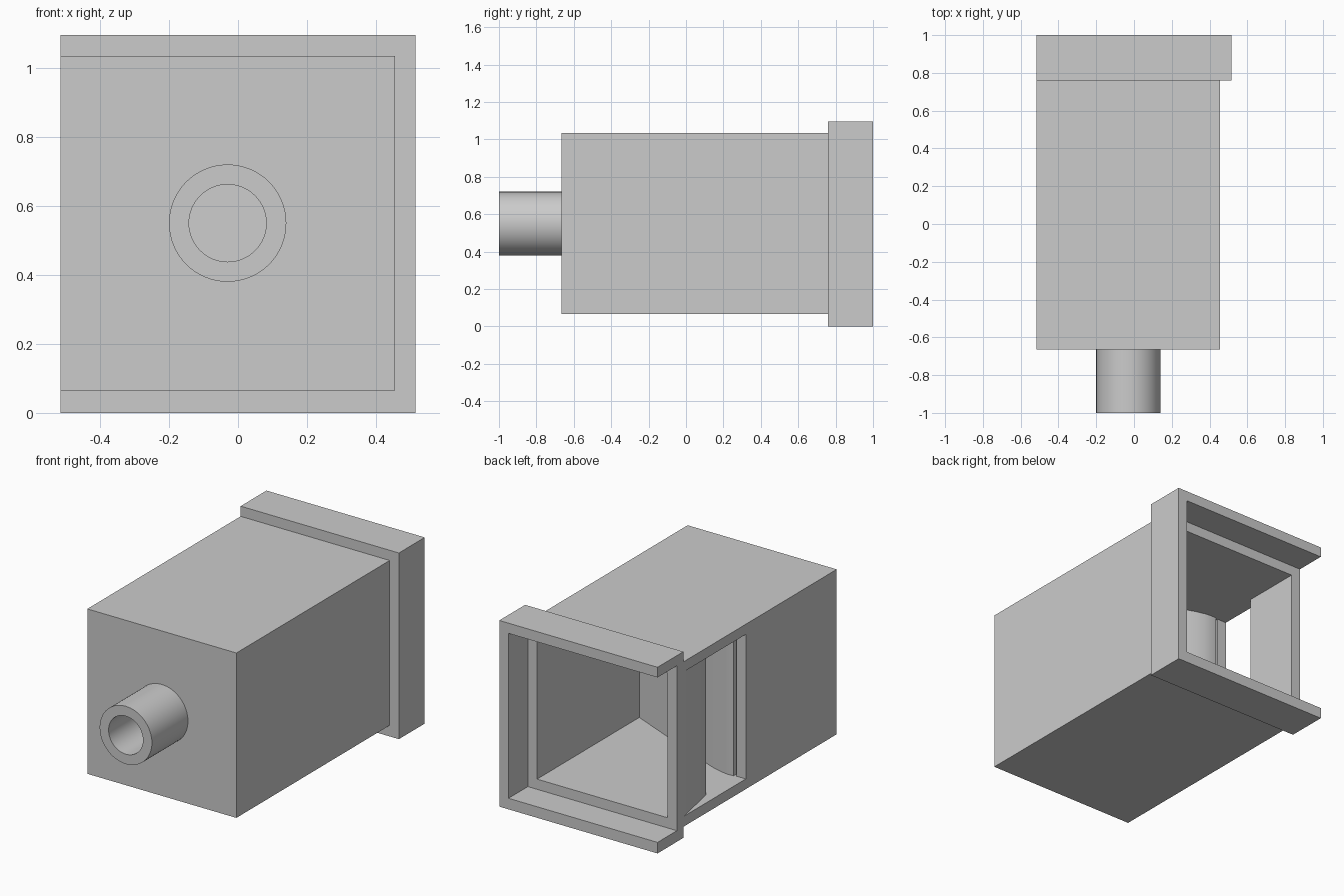
import bpy, bmesh, math
from mathutils import Matrix, Vector

cube = bpy.data.objects.get("Cube")
if cube:
    bpy.data.objects.remove(cube, do_unlink=True)

GREY = (0.6, 0.6, 0.6, 1)
mat = bpy.data.materials.new("plain grey")
mat.use_nodes = True
mat.diffuse_color = GREY
mat.node_tree.nodes["Principled BSDF"].inputs["Base Color"].default_value = GREY

# Main dimensions
WALL = 0.06
LEFT, RIGHT = 0.455, -0.515
FRONT, BACK = -0.665, 0.82
BOTTOM, TOP = 0.065, 1.035
BORE, TUBE = 0.112, 0.17
TUBE_X, TUBE_Z = -0.03, 0.55


def finish(name, bm):
    bmesh.ops.recalc_face_normals(bm, faces=bm.faces)
    mesh = bpy.data.meshes.new(name)
    bm.to_mesh(mesh)
    bm.free()
    mesh.materials.append(mat)
    obj = bpy.data.objects.new(name, mesh)
    bpy.context.collection.objects.link(obj)
    return obj


def prism(name, points, start, end, axis="z"):
    """Extrude an outline: (x, y) points along z, or (x, z) points along y."""
    place = (lambda p, d: (p[0], p[1], d)) if axis == "z" else (lambda p, d: (p[0], d, p[1]))
    bm = bmesh.new()
    face = bm.faces.new([bm.verts.new(place(p, start)) for p in points])
    new = bmesh.ops.extrude_face_region(bm, geom=[face])["geom"]
    verts = [v for v in new if isinstance(v, bmesh.types.BMVert)]
    bmesh.ops.translate(bm, verts=verts, vec=Vector(place((0, 0), end - start)))
    return finish(name, bm)


def rod(name, radius, y0, y1):
    """Cylinder along y on the tube axis."""
    bm = bmesh.new()
    spot = Matrix.Translation((TUBE_X, (y0 + y1) / 2, TUBE_Z)) @ Matrix.Rotation(math.pi / 2, 4, "X")
    bmesh.ops.create_cone(bm, cap_ends=True, segments=64, radius1=radius,
                          radius2=radius, depth=y1 - y0, matrix=spot)
    return finish(name, bm)


def activate(obj):
    bpy.ops.object.select_all(action="DESELECT")
    obj.select_set(True)
    bpy.context.view_layer.objects.active = obj


def cut(obj, cutter):
    activate(obj)
    mod = obj.modifiers.new("cut", "BOOLEAN")
    mod.operation, mod.solver, mod.object = "DIFFERENCE", "EXACT", cutter
    bpy.ops.object.modifier_apply(modifier=mod.name)


def smooth(obj):
    activate(obj)
    bpy.ops.object.shade_smooth_by_angle(angle=math.radians(30))


# Body: a square pipe, hollowed with a side mouth and a bevelled lip
body = prism("body", [(RIGHT, FRONT), (LEFT, FRONT), (LEFT, BACK), (RIGHT, BACK)], BOTTOM, TOP)
inner_r, inner_l, inner_f = RIGHT + WALL, LEFT - WALL, FRONT + WALL
cavity = prism("cavity_cutter", [
    (inner_r, inner_f), (inner_l, inner_f), (inner_l, 0.9), (inner_r, 0.9),
    (inner_r, 0.465), (RIGHT, 0.75), (-0.6, 0.75), (-0.6, 0.18), (inner_r, 0.18),
], BOTTOM + WALL, TOP - WALL)
bore = rod("bore_cutter", BORE, -1.1, -0.55)
cut(body, cavity)
cut(body, bore)

# Inlet tube on the front
tube = rod("inlet_tube", TUBE, -1, FRONT)
cut(tube, bore)

# Sloping inner block, rounded over beside the narrow slit
block = prism("inner_block", [
    (inner_l, -0.13), (-0.21, 0.13), (-0.26, 0.15), (-0.31, 0.168), (-0.36, 0.181),
    (-0.4, 0.187), (-0.44, 0.185), (-0.44, 0.06), (-0.3, 0.06), (inner_l, -0.24),
], BOTTOM + WALL, TOP - WALL)

# Collar around three sides of the open end
prism("collar", [
    (RIGHT, 0), (LEFT + WALL, 0), (LEFT + WALL, TOP + WALL), (RIGHT, TOP + WALL),
    (RIGHT, TOP), (LEFT, TOP), (LEFT, BOTTOM), (RIGHT, BOTTOM),
], 0.76, 1, "y")

for obj in (body, tube, block):
    smooth(obj)
for cutter in (cavity, bore):
    bpy.data.objects.remove(cutter, do_unlink=True)
